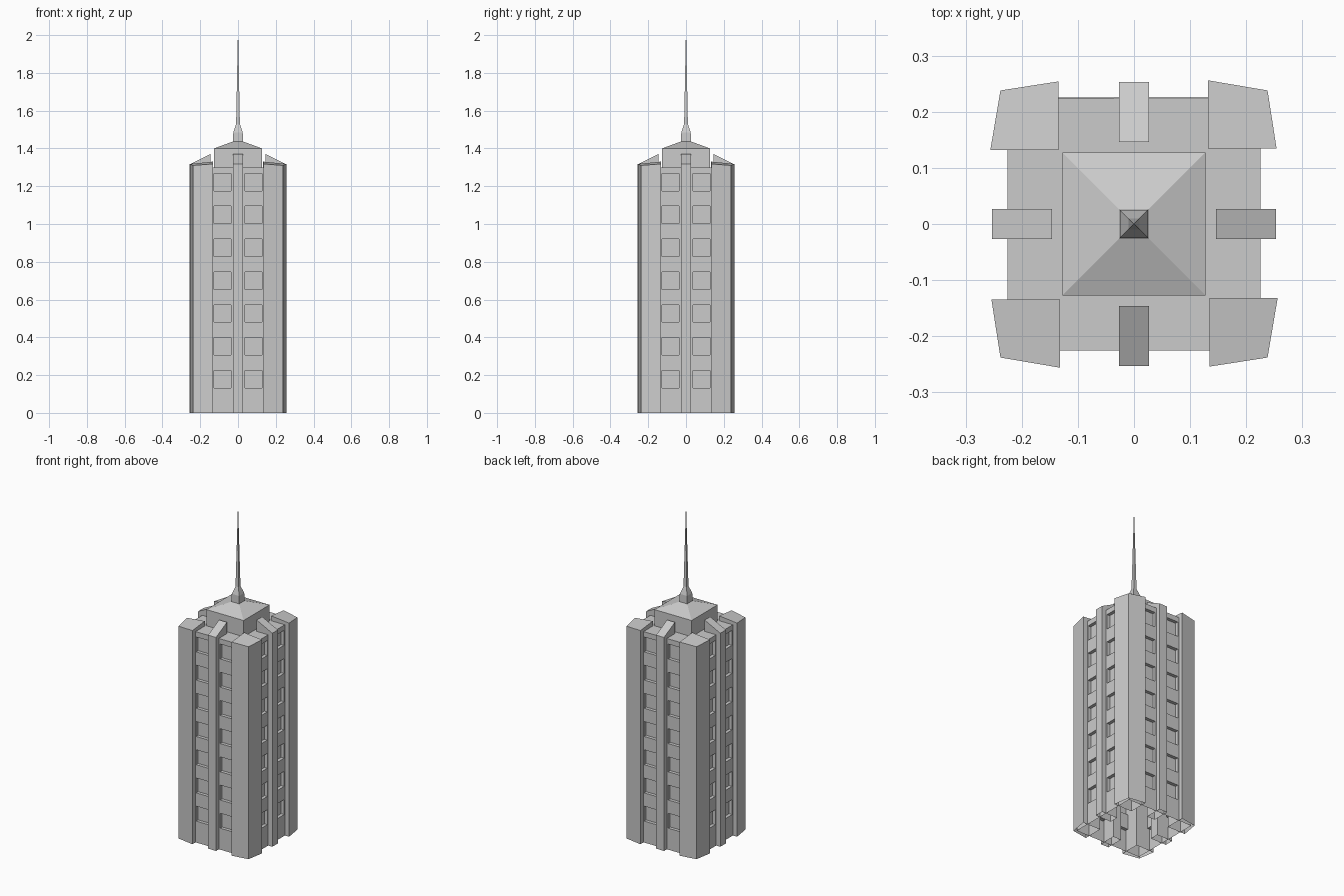
import bpy, bmesh, math
from mathutils import Matrix

if "Cube" in bpy.data.objects:
    bpy.data.objects.remove(bpy.data.objects["Cube"])

W = 0.225          # half width of the core
ROOF = 1.30        # core roof height


def finish(name, bm):
    bmesh.ops.remove_doubles(bm, verts=bm.verts, dist=1e-5)
    bmesh.ops.recalc_face_normals(bm, faces=bm.faces)
    me = bpy.data.meshes.new(name)
    bm.to_mesh(me)
    bm.free()
    ob = bpy.data.objects.new(name, me)
    bpy.context.collection.objects.link(ob)
    return ob


def quad(bm, pts, m=None):
    return bm.faces.new([bm.verts.new(m @ Matrix.Translation(p).translation if m
                                      else p) for p in pts])


def shaft(name, outline, turn):
    """Upright open-bottomed tube; outline is (x, y, top z)."""
    bm = bmesh.new()
    m = Matrix.Rotation(turn, 4, 'Z')
    quad(bm, outline, m)
    for a, b in zip(outline, outline[1:] + outline[:1]):
        quad(bm, [(a[0], a[1], 0), (b[0], b[1], 0), b, a], m)
    return finish(name, bm)


def square_stack(name, levels):
    """Square rings of (half width, z) joined together and capped."""
    bm = bmesh.new()
    rings = [[(-h, -h, z), (h, -h, z), (h, h, z), (-h, h, z)] for h, z in levels]
    for lo, hi in zip(rings, rings[1:]):
        for i in range(4):
            j = (i + 1) % 4
            quad(bm, [lo[i], lo[j], hi[j], hi[i]])
    quad(bm, rings[-1])
    return finish(name, bm)


# core: four walls with recessed windows, and a flat roof
bm = bmesh.new()
xs = [-W, -0.128, -0.036, 0.036, 0.128, W]
zs = [0]
for row in range(7):
    c = 0.178 + row * 0.174
    zs += [c - 0.046, c + 0.046]
zs.append(ROOF)
depth = 0.02
for side in range(4):
    m = Matrix.Rotation(side * math.pi / 2, 4, 'Z')
    for i in range(5):
        for k in range(len(zs) - 1):
            ring = [(xs[i], zs[k]), (xs[i + 1], zs[k]),
                    (xs[i + 1], zs[k + 1]), (xs[i], zs[k + 1])]
            out = [(x, -W, z) for x, z in ring]
            if i in (1, 3) and k % 2 == 1:
                inn = [(x, -W + depth, z) for x, z in ring]
                quad(bm, inn, m)
                for a in range(4):
                    b = (a + 1) % 4
                    quad(bm, [out[a], out[b], inn[b], inn[a]], m)
            else:
                quad(bm, out, m)
quad(bm, [(-W, -W, ROOF), (W, -W, ROOF), (W, W, ROOF), (-W, W, ROOF)])
bmesh.ops.remove_doubles(bm, verts=bm.verts, dist=1e-5)
# merge the coplanar wall cells
bmesh.ops.dissolve_limit(bm, angle_limit=0.01, verts=bm.verts, edges=bm.edges)
finish("core_walls", bm)

# corner piers and central fins on each side
for side in range(4):
    t = side * math.pi / 2
    shaft(f"corner_pier_{side}", [(0.132, 0.135, 1.33), (0.254, 0.135, 1.318),
                                  (0.238, 0.238, 1.31), (0.132, 0.256, 1.318)], t)
    shaft(f"center_fin_{side}", [(0.146, -0.027, 1.37), (0.253, -0.027, 1.317),
                                 (0.253, 0.027, 1.317), (0.146, 0.027, 1.37)], t)

# penthouse with pyramid roof
square_stack("penthouse", [(0.127, ROOF), (0.127, 1.40), (0.026, 1.437)])

# spire
square_stack("spire", [(0.026, 1.437), (0.025, 1.485), (0.010, 1.53),
                       (0.0008, 2.0)])
